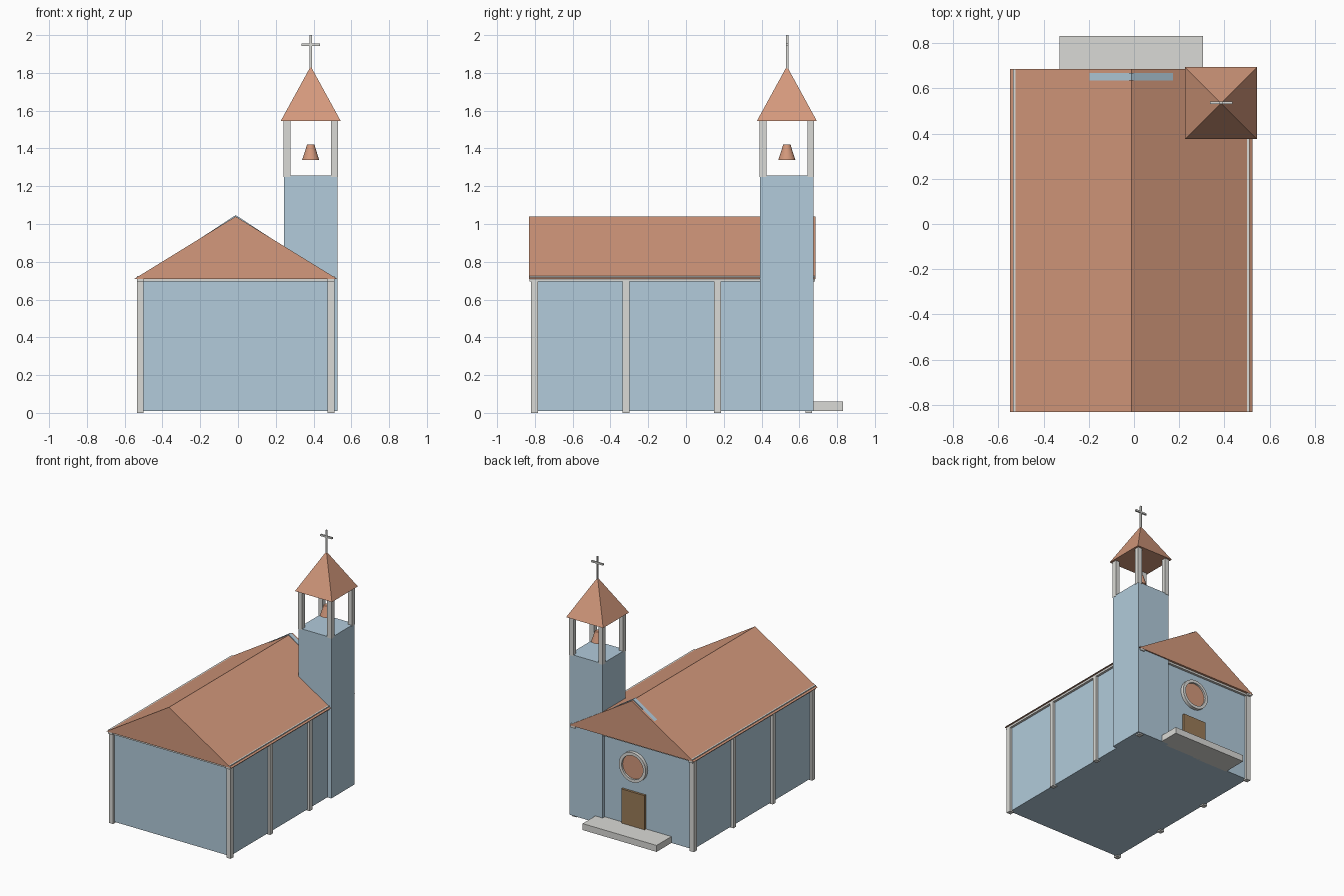
import bpy
import bmesh
import math
from mathutils import Matrix

if "Cube" in bpy.data.objects:
    bpy.data.objects.remove(bpy.data.objects["Cube"], do_unlink=True)


def material(name, rgb):
    """Flat material from 8-bit display values, stored linear."""
    col = [((c / 255 + 0.055) / 1.055) ** 2.4 for c in rgb] + [1.0]
    mat = bpy.data.materials.new(name)
    mat.use_nodes = True
    mat.diffuse_color = col
    mat.node_tree.nodes["Principled BSDF"].inputs["Base Color"].default_value = col
    return mat


BLUE = material("pale blue plaster", (178, 203, 219))
ORANGE = material("terracotta", (212, 153, 124))
GREY = material("light stone", (218, 218, 214))
BROWN = material("door wood", (155, 124, 88))


def finish(name, bm, mat):
    bmesh.ops.recalc_face_normals(bm, faces=bm.faces)
    mesh = bpy.data.meshes.new(name)
    bm.to_mesh(mesh)
    bm.free()
    mesh.materials.append(mat)
    obj = bpy.data.objects.new(name, mesh)
    bpy.context.collection.objects.link(obj)
    return obj


def box(name, x, y, z, mat):
    """Box from (low, high) ranges on each axis."""
    bm = bmesh.new()
    bmesh.ops.create_cube(bm, size=1)
    for v in bm.verts:
        v.co = [lo + (c + 0.5) * (hi - lo) for c, (lo, hi) in zip(v.co, (x, y, z))]
    return finish(name, bm, mat)


def around(c, half):
    return (c - half, c + half)


def prism(name, profile, y, mat):
    """Extrude an (x, z) outline along y."""
    bm = bmesh.new()
    face = bm.faces.new([bm.verts.new((px, y[0], pz)) for px, pz in profile])
    new = bmesh.ops.extrude_face_region(bm, geom=[face])["geom"]
    moved = [v for v in new if isinstance(v, bmesh.types.BMVert)]
    bmesh.ops.translate(bm, verts=moved, vec=(0, y[1] - y[0], 0))
    return finish(name, bm, mat)


def lathe(name, profile, matrix, mat, steps=32):
    """Spin a closed (radius, height) outline about z, then place it."""
    bm = bmesh.new()
    verts = [bm.verts.new((r, 0, h)) for r, h in profile]
    edges = [bm.edges.new((a, b)) for a, b in zip(verts, verts[1:] + verts[:1])]
    bmesh.ops.spin(bm, geom=verts + edges, axis=(0, 0, 1), cent=(0, 0, 0),
                   angle=math.tau, steps=steps)
    bmesh.ops.remove_doubles(bm, verts=bm.verts, dist=0.0001)
    bmesh.ops.transform(bm, matrix=matrix, verts=bm.verts)
    obj = finish(name, bm, mat)
    bpy.ops.object.select_all(action="DESELECT")
    obj.select_set(True)
    bpy.context.view_layer.objects.active = obj
    bpy.ops.object.shade_smooth_by_angle(angle=math.radians(35))
    return obj


# Nave: walls, posts and eave beams
MID = -0.012
HALF = 0.505
FRONT, BACK = -0.802, 0.65
POST = 0.018
box("nave_walls", around(MID, HALF), (FRONT, BACK), (0.01, 0.705), BLUE)
for side, sx in (("right", -1), ("left", 1)):
    px = MID + sx * HALF
    for i in range(4):
        py = FRONT + (BACK - FRONT) * i / 3
        box(f"{side}_post_{i + 1}", around(px, POST), around(py, POST), (0, 0.7), GREY)
    box(f"{side}_eave_beam", around(px, POST), (-0.829, 0.684), (0.695, 0.725), GREY)
for name, py in (("front_beam", FRONT), ("back_beam", BACK)):
    box(name, around(MID, HALF), around(py, POST), (0.695, 0.712), GREY)

# Gabled roof, with the gable wall just breaking through near the ridge
prism("nave_roof", [(MID - 0.536, 0.71), (MID + 0.536, 0.71), (MID, 1.04)],
      (-0.83, 0.685), ORANGE)
prism("gable_wall", [(MID - HALF, 0.717), (MID + HALF, 0.717), (MID, 1.047)],
      (0.635, 0.668), BLUE)

# Entrance: step, door and round window
box("entrance_step", (-0.33, 0.305), (0.64, 0.832), (0.01, 0.06), GREY)
box("door", around(MID, 0.1), (0.64, 0.668), (0.06, 0.325), BROWN)
window = Matrix.Translation((MID, BACK, 0.52)) @ Matrix.Rotation(-math.pi / 2, 4, "X")
lathe("window_ring", [(0.092, -0.01), (0.115, -0.01), (0.115, 0.026), (0.092, 0.026)],
      window, GREY)
lathe("window_pane", [(0, -0.01), (0.095, -0.01), (0.095, 0.012), (0, 0.012)],
      window, ORANGE)

# Bell tower
TX, TY, TH = 0.385, 0.534, 0.142
box("tower", around(TX, TH), around(TY, TH), (0.01, 1.258), BLUE)
for sx in (-1, 1):
    for sy in (-1, 1):
        name = f"belfry_{'back' if sy > 0 else 'front'}_{'left' if sx > 0 else 'right'}_post"
        box(name, around(TX + sx * 0.126, POST), around(TY + sy * 0.126, POST),
            (1.25, 1.55), GREY)

# Pyramid spire
bm = bmesh.new()
bmesh.ops.create_cone(bm, cap_ends=True, segments=4, radius1=0.159 * math.sqrt(2),
                      radius2=0, depth=0.29,
                      matrix=Matrix.Translation((TX, TY, 1.69))
                      @ Matrix.Rotation(math.pi / 4, 4, "Z"))
finish("spire", bm, ORANGE)

# Bell
lathe("bell", [(0, 1.42), (0.02, 1.42), (0.027, 1.395), (0.045, 1.34),
               (0.038, 1.34), (0.018, 1.41), (0, 1.41)],
      Matrix.Translation((TX, TY, 0)), ORANGE)

# Cross
box("cross_upright", around(TX, 0.006), around(TY + 0.002, 0.006), (1.82, 2.0), GREY)
box("cross_arm", around(TX, 0.05), around(TY + 0.002, 0.006), (1.943, 1.956), GREY)
